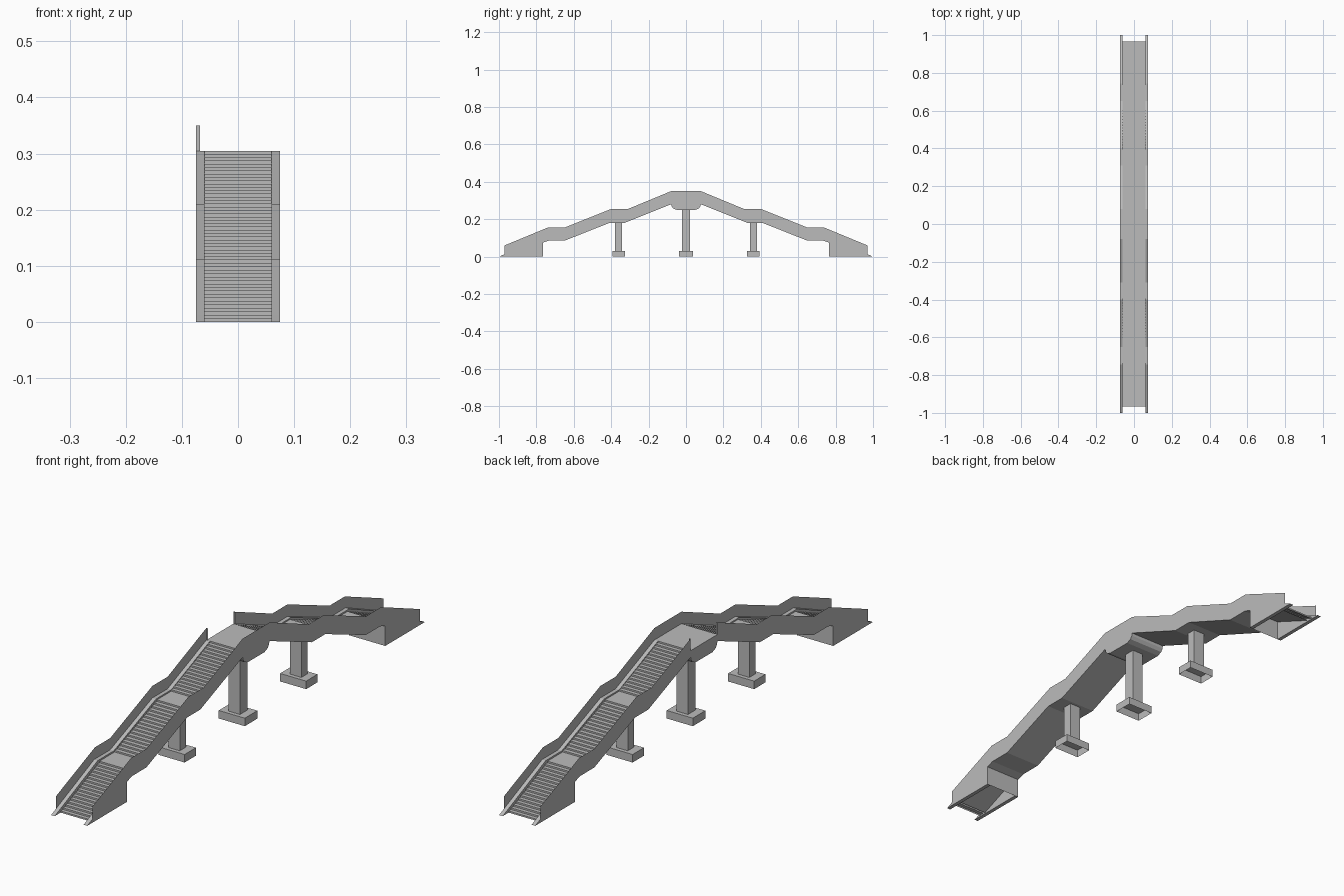
import bpy
import bmesh

cube = bpy.data.objects.get("Cube")
if cube:
    bpy.data.objects.remove(cube, do_unlink=True)

concrete = bpy.data.materials.new("grey_concrete")
concrete.use_nodes = True
grey = (0.5, 0.5, 0.5, 1)
concrete.diffuse_color = grey
concrete.node_tree.nodes["Principled BSDF"].inputs["Base Color"].default_value = grey

HALF = 0.075     # outer half width
INNER = 0.06     # half width of the stairs
OPEN = 0.08      # half length of the top landing
STEPS = 17       # steps in each flight


def finish(name, bm, recalc=True):
    if recalc:
        bmesh.ops.recalc_face_normals(bm, faces=bm.faces)
    mesh = bpy.data.meshes.new(name)
    bm.to_mesh(mesh)
    bm.free()
    mesh.materials.append(concrete)
    obj = bpy.data.objects.new(name, mesh)
    bpy.context.collection.objects.link(obj)
    return obj


def both_ways(path):
    """Mirror a front-half path of (y, z) points to the back half."""
    return path + [(-y, z) for y, z in reversed(path)]


def ribbon(name, path, x0, x1, up=True):
    """Sheet that follows a (y, z) path across the width."""
    bm = bmesh.new()
    rows = [[bm.verts.new((x, y, z)) for x in (x0, x1)] for y, z in path]
    for a, b in zip(rows, rows[1:]):
        quad = (a[0], a[1], b[1], b[0])
        bm.faces.new(quad if up else quad[::-1])
    return finish(name, bm, recalc=False)


def prism(name, outline, x0, x1):
    """Closed (y, z) outline extruded along x."""
    bm = bmesh.new()
    face = bm.faces.new([bm.verts.new((x0, y, z)) for y, z in outline])
    moved = bmesh.ops.extrude_face_region(bm, geom=[face])["geom"]
    verts = [v for v in moved if isinstance(v, bmesh.types.BMVert)]
    bmesh.ops.translate(bm, verts=verts, vec=(x1 - x0, 0, 0))
    return finish(name, bm)


def wall(name, lower, upper, x):
    """Thin upright sheet between two paths with matching points."""
    bm = bmesh.new()
    rows = [[bm.verts.new((x, *p)) for p in pair] for pair in zip(lower, upper)]
    for a, b in zip(rows, rows[1:]):
        quad = (a[0], b[0], b[1], a[1])
        bm.faces.new(quad if x > 0 else quad[::-1])
    return finish(name, bm, recalc=False)


def box(name, y, z0, z1, wide, long, open_bottom=False):
    bm = bmesh.new()
    bmesh.ops.create_cube(bm, size=1)
    bmesh.ops.scale(bm, verts=bm.verts, vec=(wide, long, z1 - z0))
    bmesh.ops.translate(bm, verts=bm.verts, vec=(0, y, (z0 + z1) / 2))
    if open_bottom:
        low = [f for f in bm.faces if f.normal.z < -0.5]
        bmesh.ops.delete(bm, geom=low, context="FACES_ONLY")
    return finish(name, bm, recalc=False)


# Front-half paths, from the foot up to the top landing
ledge = [(-0.97, 0.013), (-0.745, 0.111), (-0.65, 0.111),
         (-0.4, 0.21), (-0.31, 0.21), (-OPEN, 0.305)]
rail = [(-0.97, 0.06), (-0.74, 0.155), (-0.65, 0.155),
        (-0.4, 0.255), (-0.31, 0.255), (-OPEN, 0.35)]
under = [(-0.765, 0.075), (-0.735, 0.085), (-0.65, 0.085),
         (-0.41, 0.18), (-0.33, 0.18), (-OPEN, 0.28)]

# Stairs: three flights each side of the top landing
stair = []
for (y0, z0), (y1, z1) in (((-0.965, 0), (-0.735, 0.105)),
                           ((-0.645, 0.105), (-0.395, 0.205)),
                           ((-0.31, 0.205), (-OPEN, 0.305))):
    run, rise = (y1 - y0) / (STEPS - 1), (z1 - z0) / STEPS
    for i in range(STEPS):
        y, z = y0 + run * i, z0 + rise * i
        stair += [(y, z), (y, z + rise)]
ribbon("stairs_and_landings", both_ways(stair), -INNER, INNER)

# Underside of the deck
ribbon("deck_underside", both_ways([(-0.94, 0.004)] + under), -INNER, INNER, up=False)

# Side stringers that reach the ground at both ends
top = both_ways([(-1, 0)] + ledge)
bottom = both_ways([(-0.765, 0)] + under)
for side, s in (("left", 1), ("right", -1)):
    prism(side + "_stringer", top + bottom[::-1], s * INNER, s * HALF)

# Parapets: unbroken on the left, open at the top landing on the right
wall("left_parapet", both_ways(ledge), both_ways(rail), HALF)
for end, s in (("front", 1), ("back", -1)):
    low = [(y * s, z) for y, z in ledge][::s]
    high = [(y * s, z) for y, z in rail][::s]
    wall("right_parapet_" + end, low, high, -HALF)
    ribbon(end + "_parapet_end", [(-s * OPEN, 0.305), (-s * OPEN, 0.35)],
           -HALF, -HALF + 0.007, up=s > 0)

# Plates that close the foot blocks
for end, s in (("front", -1), ("back", 1)):
    ribbon(end + "_foot_plate", [(s * 0.765, 0), (s * 0.765, 0.076)],
           -INNER, INNER, up=s > 0)

# Rounded beam below the top landing
beam = both_ways([(-OPEN, 0.285), (-0.077, 0.27), (-0.069, 0.258), (-0.05, 0.25)])
prism("centre_beam", beam, -HALF, HALF)

# Piers and hollow footings
for name, y, height, long in (("front", -0.36, 0.182, 0.037),
                              ("centre", 0, 0.252, 0.044),
                              ("back", 0.36, 0.182, 0.037)):
    box(name + "_pier", y, 0.03, height, 0.047, long)
    box(name + "_footing", y, 0, 0.03, 0.108, long + 0.03, open_bottom=True)
